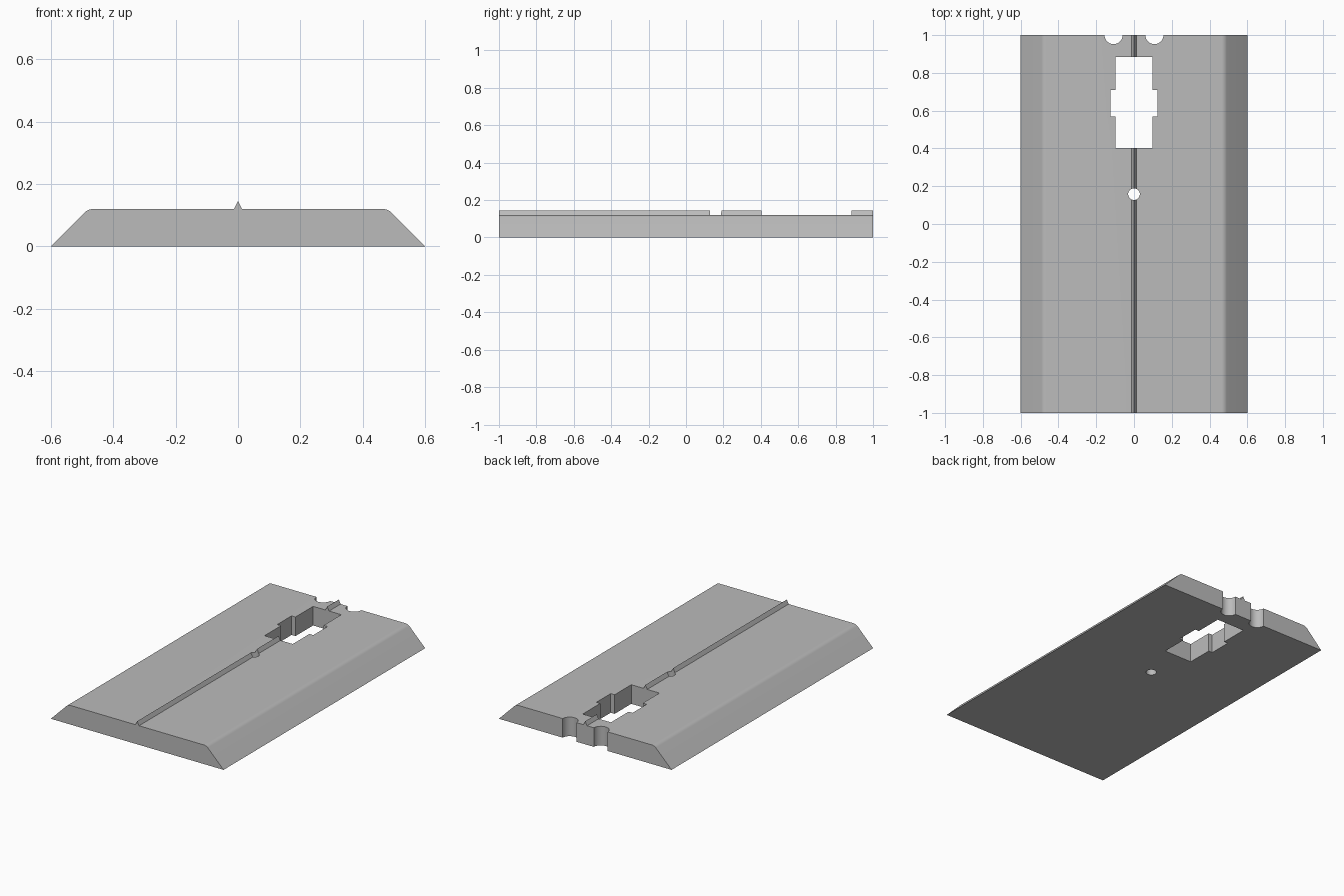
import bpy, bmesh, math

if "Cube" in bpy.data.objects:
    bpy.data.objects.remove(bpy.data.objects["Cube"])

grey = bpy.data.materials.new("plain grey")
grey.diffuse_color = (0.5, 0.5, 0.5, 1)
grey.use_nodes = True
grey.node_tree.nodes["Principled BSDF"].inputs["Base Color"].default_value = grey.diffuse_color


def mesh_object(name, bm):
    bmesh.ops.recalc_face_normals(bm, faces=bm.faces)
    me = bpy.data.meshes.new(name)
    bm.to_mesh(me)
    bm.free()
    me.materials.append(grey)
    ob = bpy.data.objects.new(name, me)
    bpy.context.collection.objects.link(ob)
    return ob


def prism(name, points, offset):
    """Extrude a flat outline along an offset vector."""
    bm = bmesh.new()
    face = bm.faces.new([bm.verts.new(p) for p in points])
    new = bmesh.ops.extrude_face_region(bm, geom=[face])["geom"]
    bmesh.ops.translate(bm, vec=offset,
                        verts=[v for v in new if isinstance(v, bmesh.types.BMVert)])
    return mesh_object(name, bm)


def circle(cx, cy, r, n=32):
    return [(cx + r * math.cos(2 * math.pi * i / n),
             cy + r * math.sin(2 * math.pi * i / n)) for i in range(n)]


# Base plate: bevelled sides, rounded shoulders, pointed ridge along the middle
HEIGHT, TANGENT = 0.12, 0.016
radius = TANGENT / math.tan(math.pi / 8)
half = [(0.6, 0)]
for i in range(7):
    a = math.pi / 4 * (1 + i / 6)
    half.append((0.48 - TANGENT + radius * math.cos(a),
                 HEIGHT - radius + radius * math.sin(a)))
half.append((0.013, HEIGHT))
outline = half + [(0, 0.145)] + [(-x, z) for x, z in reversed(half)]
plate = prism("base_plate", [(x, -1, z) for x, z in outline], (0, 2, 0))

# Openings: stepped slot, small round hole, two half-round notches in the back edge
right = [(0.098, 0.403), (0.098, 0.568), (0.125, 0.568),
         (0.125, 0.71), (0.098, 0.71), (0.098, 0.885)]
slot = right + [(-x, y) for x, y in reversed(right)]
cuts = {"slot_cutter": slot,
        "hole_cutter": circle(0, 0.158, 0.031),
        "left_notch_cutter": circle(-0.108, 1.0, 0.048),
        "right_notch_cutter": circle(0.108, 1.0, 0.048)}
cutters = []
for name, pts in cuts.items():
    cutter = prism(name, [(x, y, -0.1) for x, y in pts], (0, 0, 0.4))
    cutter.hide_render = True
    mod = plate.modifiers.new(name, "BOOLEAN")
    mod.operation, mod.solver, mod.object = "DIFFERENCE", "EXACT", cutter
    cutters.append(cutter)

# Apply the cuts, remove the cutters, shade the rounded parts smooth
bpy.context.view_layer.objects.active = plate
plate.select_set(True)
for mod in list(plate.modifiers):
    bpy.ops.object.modifier_apply(modifier=mod.name)
for cutter in cutters:
    bpy.data.objects.remove(cutter, do_unlink=True)
bpy.ops.object.shade_smooth_by_angle(angle=math.radians(30))
